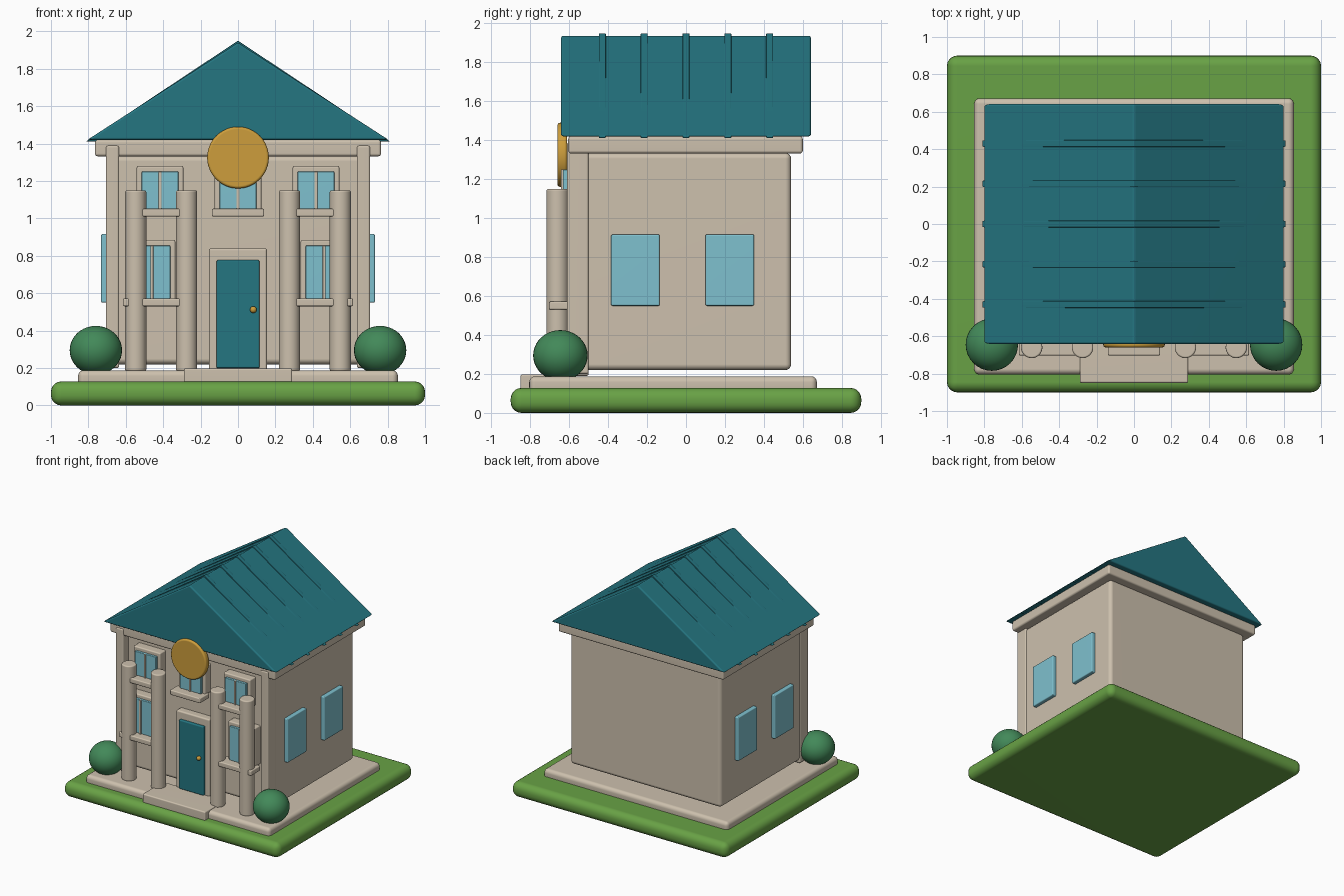
import bpy, bmesh, math
from mathutils import Matrix, Vector

if "Cube" in bpy.data.objects:
    bpy.data.objects.remove(bpy.data.objects["Cube"])


def material(name, rgb):
    m = bpy.data.materials.new(name)
    m.use_nodes = True
    m.diffuse_color = (*rgb, 1)
    m.node_tree.nodes["Principled BSDF"].inputs["Base Color"].default_value = (*rgb, 1)
    return m


STONE = material("warm_stone", (0.61, 0.53, 0.42))
TEAL = material("teal_paint", (0.018, 0.18, 0.22))
GRASS = material("grass_green", (0.14, 0.36, 0.06))
LEAF = material("leaf_green", (0.055, 0.25, 0.10))
GOLD = material("gold", (0.61, 0.34, 0.045))
GLASS = material("window_blue", (0.21, 0.53, 0.62))


def finish(name, bm, mat, bevel=0.0, segments=3, sharp_only=False):
    """Round the edges, shade smooth and link the part."""
    if bevel:
        edges = [e for e in bm.edges
                 if not sharp_only or e.calc_face_angle(0) > math.radians(60)]
        bmesh.ops.bevel(bm, geom=edges, offset=bevel, segments=segments,
                        profile=0.5, affect='EDGES', clamp_overlap=True)
    bmesh.ops.recalc_face_normals(bm, faces=bm.faces[:])
    me = bpy.data.meshes.new(name)
    bm.to_mesh(me)
    bm.free()
    me.materials.append(mat)
    ob = bpy.data.objects.new(name, me)
    bpy.context.collection.objects.link(ob)
    bpy.ops.object.select_all(action='DESELECT')
    ob.select_set(True)
    bpy.context.view_layer.objects.active = ob
    bpy.ops.object.shade_smooth_by_angle(angle=math.radians(50))
    if bevel:
        ob.modifiers.new("even_shading", 'WEIGHTED_NORMAL').keep_sharp = True
    return ob


def box(name, x, y, z, mat, bevel=0.008, segments=3):
    """Box from (low, high) pairs on each axis."""
    bm = bmesh.new()
    lo, hi = Vector((x[0], y[0], z[0])), Vector((x[1], y[1], z[1]))
    bmesh.ops.create_cube(bm, size=1, matrix=Matrix.Translation((lo + hi) / 2)
                          @ Matrix.Diagonal((*(hi - lo), 1)))
    return finish(name, bm, mat, bevel, segments)


def disc(name, centre, radius, depth, mat, axis='Z', bevel=0.01):
    bm = bmesh.new()
    turn = Matrix.Rotation(math.pi / 2, 4, 'X') if axis == 'Y' else Matrix.Identity(4)
    bmesh.ops.create_cone(bm, cap_ends=True, segments=48, radius1=radius, radius2=radius,
                          depth=depth, matrix=Matrix.Translation(centre) @ turn)
    return finish(name, bm, mat, bevel, 3, True)


def ball(name, centre, radii, mat):
    bm = bmesh.new()
    bmesh.ops.create_uvsphere(bm, u_segments=32, v_segments=20, radius=1,
                              matrix=Matrix.Translation(centre) @ Matrix.Diagonal((*radii, 1)))
    return finish(name, bm, mat)


def gable(name, half, base, top, y0, y1, bevel):
    """Triangular prism running front to back."""
    bm = bmesh.new()
    face = bm.faces.new([bm.verts.new(p) for p in
                         ((-half, y0, base), (half, y0, base), (0, y0, top))])
    out = bmesh.ops.extrude_face_region(bm, geom=[face])
    moved = [v for v in out["geom"] if isinstance(v, bmesh.types.BMVert)]
    bmesh.ops.translate(bm, verts=moved, vec=(0, y1 - y0, 0))
    return finish(name, bm, TEAL, bevel, 3)


def window(name, x, z0, z1, sill_half):
    """Framed front window with a centre bar and a sill."""
    box(name + "_frame", (x - .125, x + .125), (-.612, -.52), (z0, z1 + .03), STONE, .01)
    box(name + "_glass", (x - .098, x + .098), (-.632, -.56), (z0 + .01, z1), GLASS, .005)
    box(name + "_bar", (x - .008, x + .008), (-.642, -.6), (z0 + .01, z1), STONE, .003)
    box(name + "_sill", (x - sill_half, x + sill_half), (-.703, -.58),
        (z0 - .03, z0 + .012), STONE, .008)


# Ground, base and step
box("lawn", (-1, 1), (-.9, .9), (0, .128), GRASS, .055, 5)
box("plinth", (-.855, .855), (-.805, .672), (.1, .188), STONE, .03, 4)
box("front_step", (-.29, .29), (-.85, -.58), (.12, .198), STONE, .01)

# Walls and cornice
box("walls", (-.7, .7), (-.54, .54), (.22, 1.335), STONE, .03, 4)
box("cornice", (-.765, .765), (-.605, .6), (1.332, 1.42), STONE, .015)

# Roof with raised seams
gable("roof", .805, 1.42, 1.94, -.642, .642, .012)
for i in range(-2, 3):
    y = i * .215
    gable("roof_seam", .812, 1.412, 1.95, y - .018, y + .018, .004)

# Door
box("door_frame", (-.155, .155), (-.6, -.5), (.19, .84), STONE, .012)
box("door", (-.115, .115), (-.622, -.56), (.2, .777), TEAL, .008)
ball("door_knob", (.082, -.635, .512), (.018, .018, .018), GOLD)

# Front medallion
disc("medallion", (0, -.635, 1.325), .165, .05, GOLD, 'Y', .014)

# Upper middle window
window("upper_middle_window", 0, 1.04, 1.25, .14)

# Parts repeated on both sides
for side, s in (("left", 1), ("right", -1)):
    window(side + "_upper_window", s * .417, 1.04, 1.25, .14)
    window(side + "_lower_window", s * .46, .56, .855, .155)
    for place, x in (("outer", .547), ("inner", .275)):
        disc(f"{side}_{place}_column", (s * x, -.66, .667), .057, .966, STONE)
    xs = sorted((s * .635, s * .707))
    box(side + "_pilaster", xs, (-.612, -.5), (.2, 1.39), STONE, .012)
    xs = sorted((s * .68, s * .732))
    for place, y in (("front", -.26), ("rear", .225)):
        box(f"{side}_{place}_side_window", xs, (y - .125, y + .125), (.55, .916), GLASS, .008)
    ball(side + "_bush", (s * .76, -.645, .295), (.14, .14, .13), LEAF)
